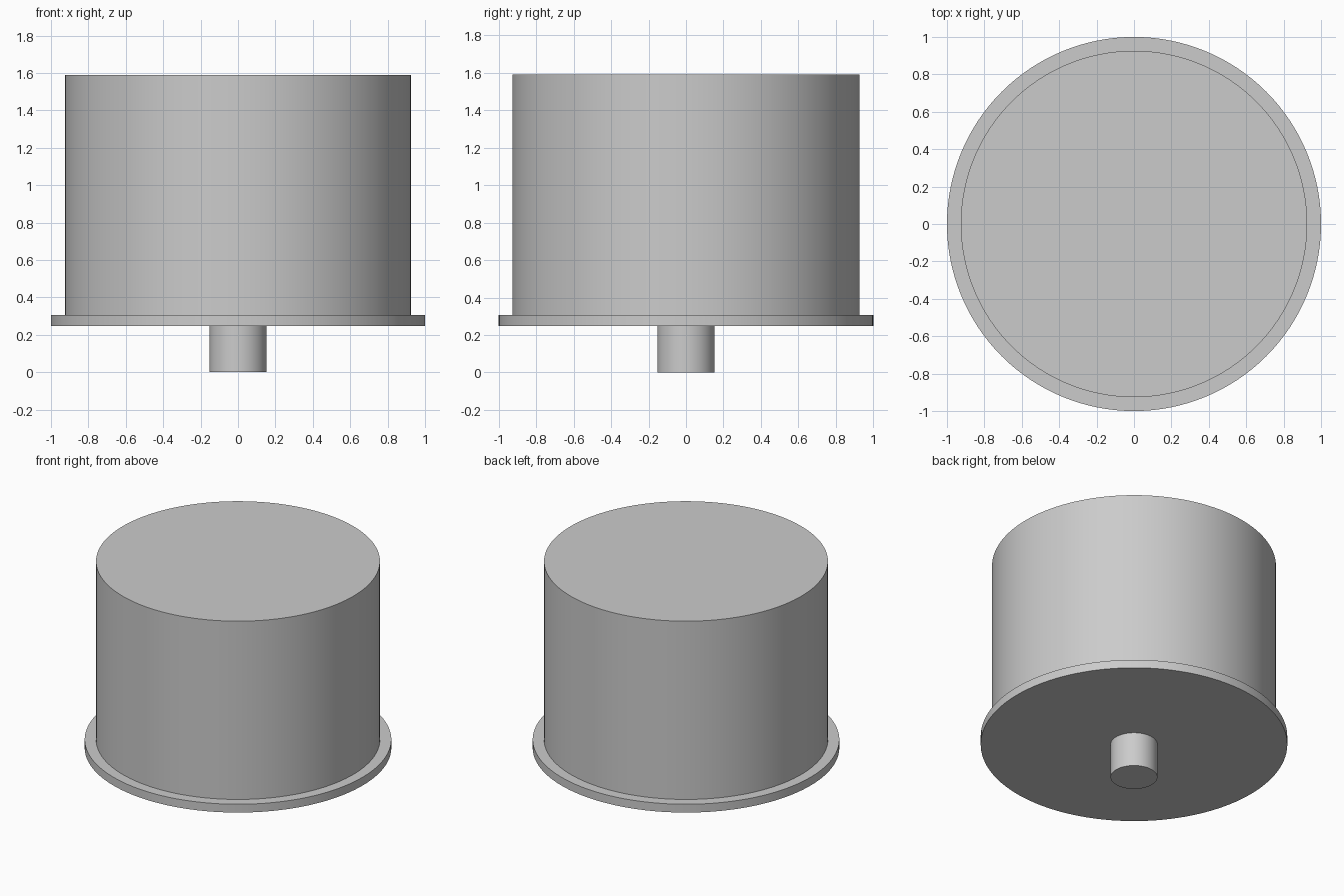
import bpy
import math

cube = bpy.data.objects.get("Cube")
if cube:
    bpy.data.objects.remove(cube, do_unlink=True)

# Single plain grey finish
GREY = (0.6, 0.6, 0.6, 1.0)
grey = bpy.data.materials.new("light grey")
grey.use_nodes = True
grey.diffuse_color = GREY
grey.node_tree.nodes["Principled BSDF"].inputs["Base Color"].default_value = GREY


def add_disc(name, radius, bottom, top, sides=128):
    """Upright capped cylinder with smooth walls and sharp rims."""
    bpy.ops.mesh.primitive_cylinder_add(
        vertices=sides, radius=radius, depth=top - bottom,
        location=(0, 0, (bottom + top) / 2))
    part = bpy.context.object
    part.name = name
    part.data.materials.append(grey)
    bpy.ops.object.shade_smooth_by_angle(angle=math.radians(30))
    return part


FLANGE_BOTTOM, FLANGE_TOP = 0.247, 0.307

# Short stem below, thin flange, and tall drum standing on it
add_disc("stem", 0.153, 0, FLANGE_BOTTOM, 64)
add_disc("flange", 1.0, FLANGE_BOTTOM, FLANGE_TOP)
add_disc("drum", 0.926, FLANGE_TOP, 1.59)
